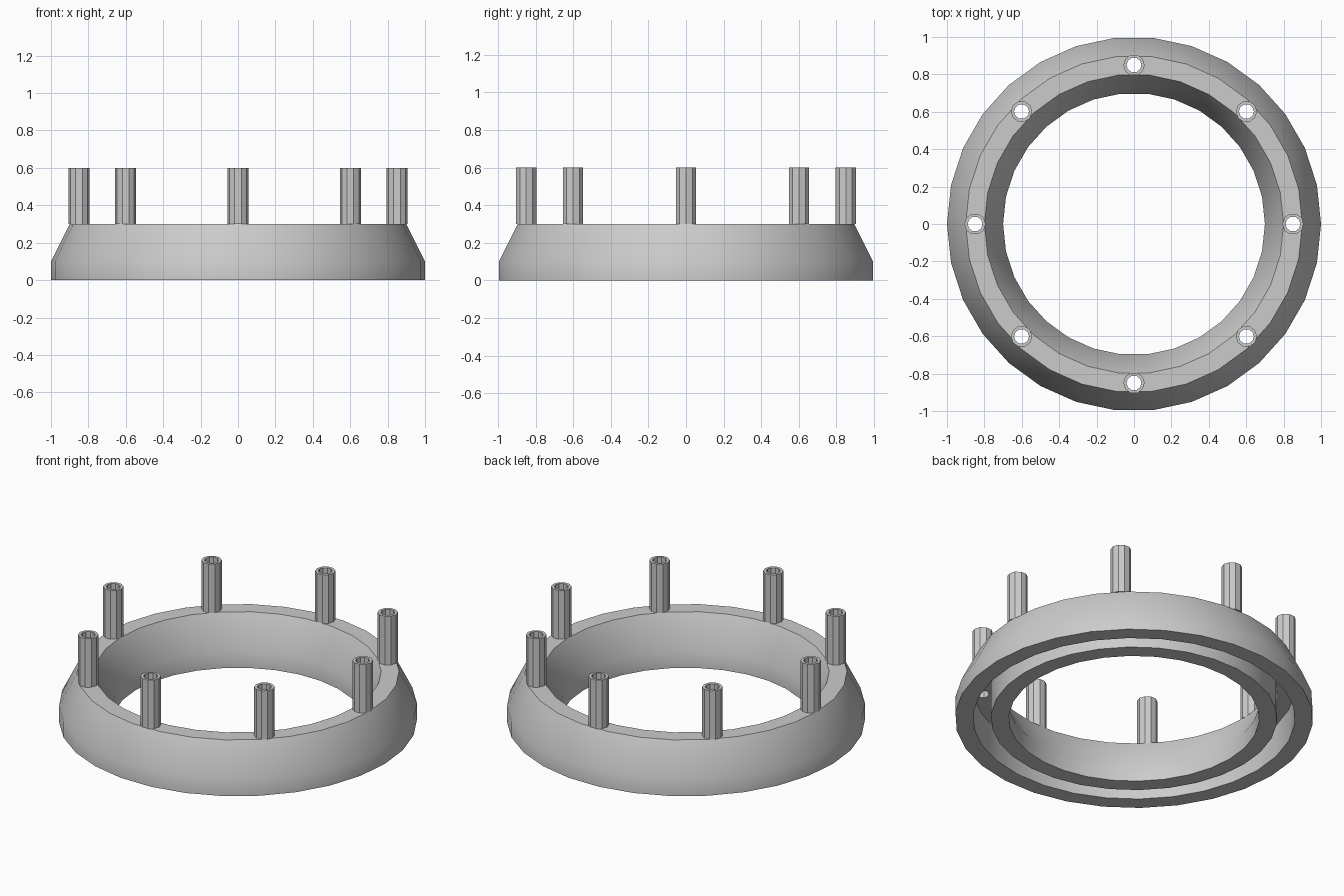
import bpy
import bmesh
from math import cos, sin, pi, radians

cube = bpy.data.objects.get("Cube")
if cube:
    bpy.data.objects.remove(cube, do_unlink=True)

RING_SIDES, POST_SIDES, POST_COUNT = 30, 10, 8
POST_CIRCLE, POST_RADIUS, HOLE_RADIUS = 0.85, 0.057, 0.04

grey = bpy.data.materials.new("light_grey")
grey.use_nodes = True
colour = (0.6, 0.6, 0.6, 1)
grey.diffuse_color = colour
grey.node_tree.nodes["Principled BSDF"].inputs["Base Color"].default_value = colour


def lathe(bm, profile, sides, centre=(0, 0)):
    """Revolve a closed (radius, z) profile about a vertical axis."""
    rings = []
    for i in range(sides):
        a = 2 * pi * i / sides
        rings.append([bm.verts.new((centre[0] + r * cos(a), centre[1] + r * sin(a), z))
                      for r, z in profile])
    n = len(profile)
    for i in range(sides):
        here, after = rings[i], rings[(i + 1) % sides]
        for j in range(n):
            k = (j + 1) % n
            bm.faces.new((here[j], after[j], after[k], here[k]))


def finish(name, bm):
    bmesh.ops.recalc_face_normals(bm, faces=bm.faces)
    mesh = bpy.data.meshes.new(name)
    bm.to_mesh(mesh)
    bm.free()
    mesh.materials.append(grey)
    obj = bpy.data.objects.new(name, mesh)
    bpy.context.collection.objects.link(obj)
    return obj


def activate(obj):
    bpy.ops.object.select_all(action='DESELECT')
    obj.select_set(True)
    bpy.context.view_layer.objects.active = obj


centres = [(POST_CIRCLE * cos(2 * pi * i / POST_COUNT),
            POST_CIRCLE * sin(2 * pi * i / POST_COUNT)) for i in range(POST_COUNT)]

# Ring with sloped shoulders and a groove underneath
bm = bmesh.new()
lathe(bm, [(1, 0), (1, 0.1), (0.9, 0.3), (0.8, 0.3), (0.7, 0.1), (0.7, 0),
           (0.8, 0), (0.8, 0.2), (0.9, 0.2), (0.9, 0)], RING_SIDES)
ring = finish("base_ring", bm)

# Holes through the ring, in line with the posts
bm = bmesh.new()
for x, y in centres:
    rows = [[bm.verts.new((x + HOLE_RADIUS * cos(2 * pi * i / POST_SIDES),
                           y + HOLE_RADIUS * sin(2 * pi * i / POST_SIDES), z))
             for i in range(POST_SIDES)] for z in (0.1, 0.4)]
    for row in rows:
        bm.faces.new(row)
    for i in range(POST_SIDES):
        j = (i + 1) % POST_SIDES
        bm.faces.new((rows[0][i], rows[0][j], rows[1][j], rows[1][i]))
cutter = finish("hole_cutter", bm)
cutter.hide_render = True
cut = ring.modifiers.new("holes", 'BOOLEAN')
cut.operation, cut.solver, cut.object = 'DIFFERENCE', 'EXACT', cutter
activate(ring)
bpy.ops.object.modifier_apply(modifier=cut.name)
bpy.data.objects.remove(cutter, do_unlink=True)
bpy.ops.object.shade_smooth_by_angle(angle=radians(30))

# Hollow posts standing on the ring
for number, centre in enumerate(centres, 1):
    bm = bmesh.new()
    lathe(bm, [(POST_RADIUS, 0.3), (POST_RADIUS, 0.6),
               (HOLE_RADIUS, 0.6), (HOLE_RADIUS, 0.3)], POST_SIDES, centre)
    finish(f"hollow_post_{number}", bm)
